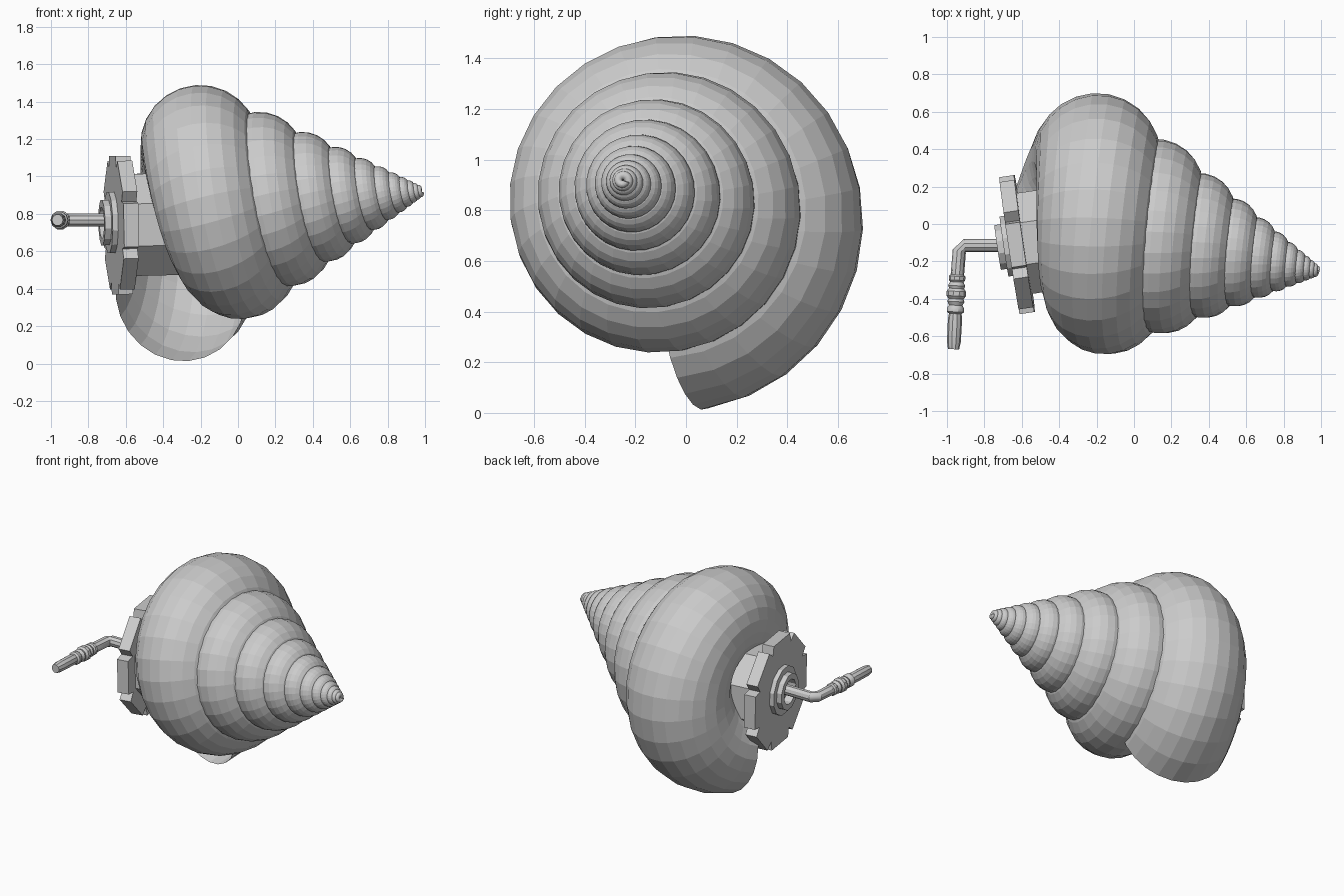
import bpy
from math import cos, sin, pi, tau, radians
from mathutils import Vector

if "Cube" in bpy.data.objects:
    bpy.data.objects.remove(bpy.data.objects["Cube"])


def make_object(name, verts, faces, smooth=False):
    mesh = bpy.data.meshes.new(name)
    mesh.from_pydata([tuple(v) for v in verts], [], faces)
    mesh.update()
    obj = bpy.data.objects.new(name, mesh)
    bpy.context.collection.objects.link(obj)
    if smooth:
        bpy.ops.object.select_all(action='DESELECT')
        obj.select_set(True)
        bpy.context.view_layer.objects.active = obj
        bpy.ops.object.shade_smooth_by_angle(angle=radians(35))
    return obj


def skin(name, rings, cap_start=True, cap_end=True, smooth=False):
    """Join equal-sized rings of points with quads."""
    n = len(rings[0])
    verts = [p for ring in rings for p in ring]
    faces = [(i * n + j, i * n + (j + 1) % n, (i + 1) * n + (j + 1) % n, (i + 1) * n + j)
             for i in range(len(rings) - 1) for j in range(n)]
    if cap_start:
        faces.append(tuple(reversed(range(n))))
    if cap_end:
        faces.append(tuple(range(len(verts) - n, len(verts))))
    return make_object(name, verts, faces, smooth)


def frame(direction):
    """Two axes across a direction: the first level, the second upright."""
    up = (Vector((0, 0, 1)) - direction * direction.z).normalized()
    return up.cross(direction), up


def ring(centre, direction, radii, phase=0.0):
    side, up = frame(direction)
    n = len(radii)
    return [centre + r * (cos(tau * j / n + phase) * side + sin(tau * j / n + phase) * up)
            for j, r in enumerate(radii)]


def lathe(name, origin, direction, profile, sides, phase=0.0, smooth=False):
    rings = [ring(origin + direction * d, direction, [r] * sides, phase) for d, r in profile]
    return skin(name, rings, smooth=smooth)


# Shell: a tube swept on a shrinking spiral about a tilted axis
APEX = Vector((1.03, -0.26, 0.925))
AXIS = Vector((-1.2, 0.209, -0.115))
SPIRAL_R, TUBE_R, SHRINK = 0.365, 0.316, 0.745
STEPS, SIDES, TURNS = 28, 24, 11.2


def radial(a):
    return Vector((0.174 * cos(a) - 0.096 * sin(a), cos(a), sin(a)))


def scale(a):
    return SHRINK ** ((a - pi / 2) / tau)


def centre(a):
    return APEX + scale(a) * (AXIS + SPIRAL_R * radial(a))


rings = []
for i in range(int(STEPS * TURNS) + 1):
    a = radians(-85) + tau * i / STEPS
    tangent = (centre(a + 0.01) - centre(a - 0.01)).normalized()
    out = radial(a)
    out = (out - tangent * out.dot(tangent)).normalized()
    across = tangent.cross(out)
    r = TUBE_R * scale(a)
    rings.append([centre(a) + r * (cos(tau * j / SIDES) * out + sin(tau * j / SIDES) * across)
                  for j in range(SIDES)])
skin("spiral_shell", rings, cap_start=False)

# Collar and lobed plate on the wide end
N = Vector((-0.989, -0.147, -0.02)).normalized()
PLATE = Vector((-0.625, -0.11, 0.74))
lathe("collar", PLATE, N, [(-0.4, 0.295), (0.0, 0.295)], 8, pi / 8)

side, up = frame(N)
outline = []
for k in range(8):
    for offset, r in ((-17.5, 0.388), (17.5, 0.388), (22.5, 0.33)):
        a = radians(45 * k + offset)
        outline.append(r * (cos(a) * side + sin(a) * up))
skin("lobed_plate", [[PLATE + N * d + p for p in outline] for d in (-0.04, 0.04)])

# Stepped hub ring with a hole for the crank
lathe("hub", PLATE + Vector((0, 0, 0.015)), N,
      [(0.035, 0.168), (0.07, 0.168), (0.07, 0.125), (0.105, 0.125),
       (0.105, 0.085), (0.05, 0.085)], 12, pi / 12)

# Bent crank rod
Z = 0.767
path = [Vector(p) for p in ((-0.66, -0.115, Z), (-0.905, -0.115, Z),
                            (-0.934, -0.145, Z), (-0.945, -0.28, Z))]
rod = []
for i, p in enumerate(path):
    d = (path[min(i + 1, 3)] - path[max(i - 1, 0)]).normalized()
    rod.append(ring(p, d, [0.036] * 10))
skin("crank_rod", rod, smooth=True)

# Turned handle with beads
profile = [(0, 0.034), (0.01, 0.044), (0.03, 0.044), (0.04, 0.036), (0.06, 0.046),
           (0.075, 0.04), (0.09, 0.052), (0.115, 0.052), (0.13, 0.04), (0.145, 0.046),
           (0.165, 0.036), (0.18, 0.046), (0.20, 0.046), (0.21, 0.034), (0.24, 0.038),
           (0.36, 0.037), (0.40, 0.030)]
lathe("crank_handle", Vector((-0.945, -0.27, Z)), Vector((-0.05, -1, 0)).normalized(),
      profile, 10, smooth=True)
